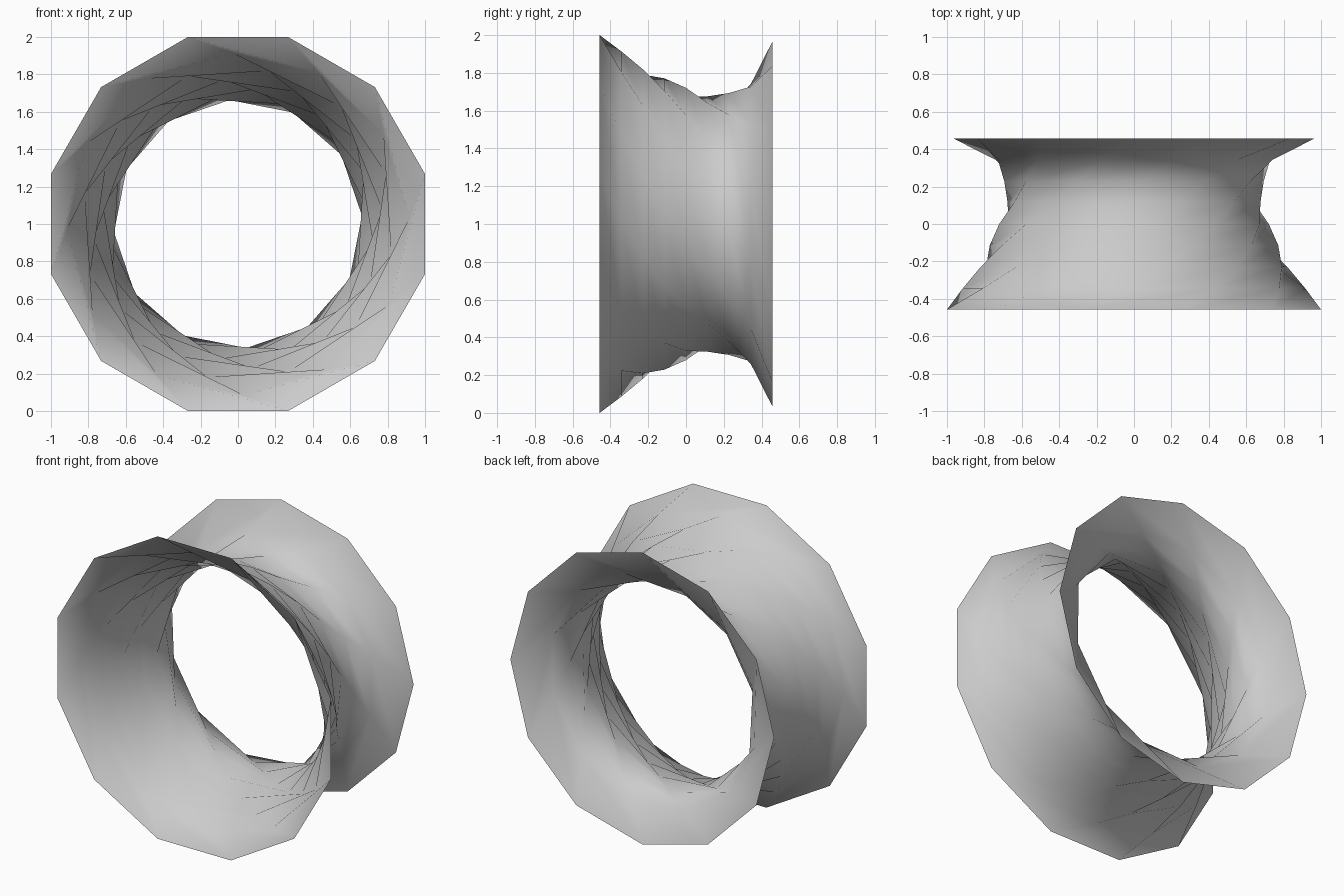
import bpy, bmesh
from math import cos, sin, radians

if "Cube" in bpy.data.objects:
    bpy.data.objects.remove(bpy.data.objects["Cube"])

SIDES = 12
HALF_DEPTH = 0.457
TWIST = radians(105 / 8)          # turn per ring
RADII = [1.035, 0.915, 0.835, 0.775, 0.727, 0.685, 0.695, 0.76, 0.965]

bm = bmesh.new()

# twelve-sided rings, pinched towards the back and twisted along y
rings = []
for k, r in enumerate(RADII):
    y = -HALF_DEPTH + 2 * HALF_DEPTH * k / (len(RADII) - 1)
    ring = []
    for i in range(SIDES):
        a = radians(15 + 30 * i) - TWIST * k
        ring.append(bm.verts.new((r * cos(a), y, 1 + r * sin(a))))
    rings.append(ring)

# open wall, each twisted quad split along its long diagonal
for a, b in zip(rings, rings[1:]):
    for i in range(SIDES):
        j = (i + 1) % SIDES
        bm.faces.new((a[i], b[i], a[j]))
        bm.faces.new((a[j], b[i], b[j]))

bmesh.ops.recalc_face_normals(bm, faces=bm.faces)
for f in bm.faces:
    f.smooth = True

mesh = bpy.data.meshes.new("twisted_ring")
bm.to_mesh(mesh)
bm.free()
bpy.context.collection.objects.link(bpy.data.objects.new("twisted_ring", mesh))
